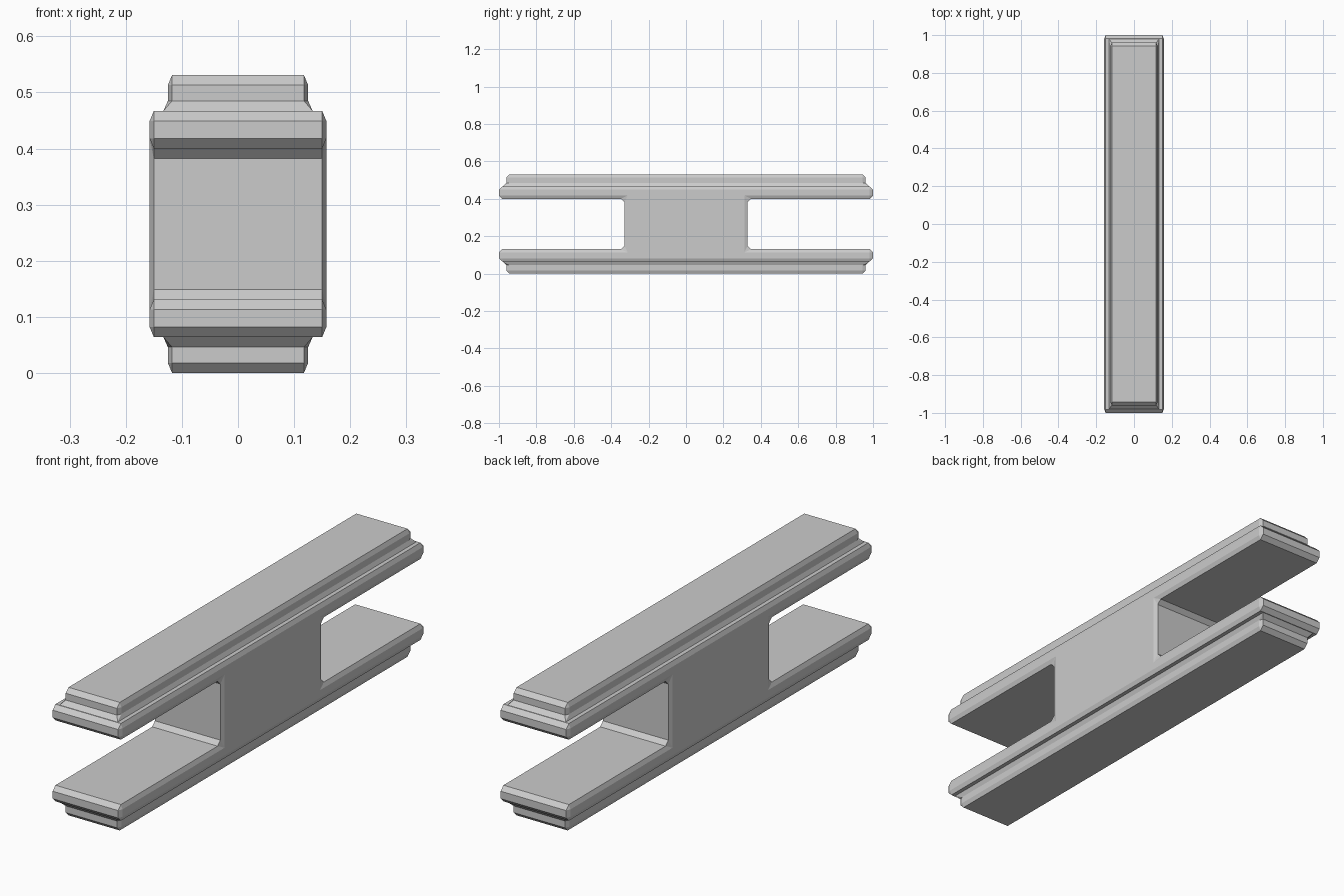
import bpy, bmesh

if "Cube" in bpy.data.objects:
    bpy.data.objects.remove(bpy.data.objects["Cube"])

C, CX = 0.018, 0.0075      # bevel size along y/z and across x
MID, TOP = 0.2655, 0.531


def finish(bm, name):
    bmesh.ops.remove_doubles(bm, verts=bm.verts, dist=0.0005)
    bmesh.ops.recalc_face_normals(bm, faces=bm.faces)
    me = bpy.data.meshes.new(name)
    bm.to_mesh(me)
    bm.free()
    ob = bpy.data.objects.new(name, me)
    bpy.context.collection.objects.link(ob)
    return ob


def bridge(bm, a, b):
    for i in range(len(a)):
        j = (i + 1) % len(a)
        vs = [a[i], a[j], b[j], b[i]]
        vs = [v for k, v in enumerate(vs) if v not in vs[:k]]
        bm.faces.new(vs)


def full_loop(quarter):
    # mirror a quarter profile (top outer corner to web) into a closed outline
    lower = [(y, 2 * MID - z) for y, z in reversed(quarter)]
    half = quarter + lower
    return half + [(-y, z) for y, z in reversed(half)]


# H-shaped body: two flanges joined by the web, with bevelled rims
outer = full_loop([(1 - C, .467), (1, .467 - C), (1, .40 + C), (1 - C, .40),
                   (.33 + C, .40), (.33, .40 - C)])
inner = full_loop([(1 - C, .467 - C)] * 2 + [(1 - C, .40 + C)] * 2
                  + [(.33 - C, .40 + C)] * 2)
bm = bmesh.new()
rims = []
for s in (-1, 1):
    rim = [bm.verts.new((s * .15, y, z)) for y, z in outer]
    side = [bm.verts.new((s * (.15 + CX), y, z)) for y, z in inner[::2]]
    bridge(bm, rim, [side[i // 2] for i in range(len(rim))])
    bm.faces.new(side)
    rims.append(rim)
bridge(bm, *rims)
finish(bm, "h_body")


# Stepped caps on the top and bottom flanges
def ring(bm, hx, hy, cx, cy, z):
    q = [(hx, hy - cy), (hx - cx, hy)]
    pts = q + [(-x, y) for x, y in reversed(q)]
    pts += [(-x, -y) for x, y in pts]
    return [bm.verts.new((x, y, z)) for x, y in pts]


levels = [(.133, .979, 0, 0, .467), (.125, .961, CX, C, .467 + C),
          (.125, .961, CX, C, TOP - C), (.125 - CX, .961 - C, 0, 0, TOP)]
for name, flip in (("top_cap", False), ("bottom_cap", True)):
    bm = bmesh.new()
    rings = [ring(bm, *l[:4], TOP - l[4] if flip else l[4]) for l in levels]
    for a, b in zip(rings, rings[1:]):
        bridge(bm, a, b)
    bm.faces.new(rings[0])
    bm.faces.new(rings[-1])
    finish(bm, name)
